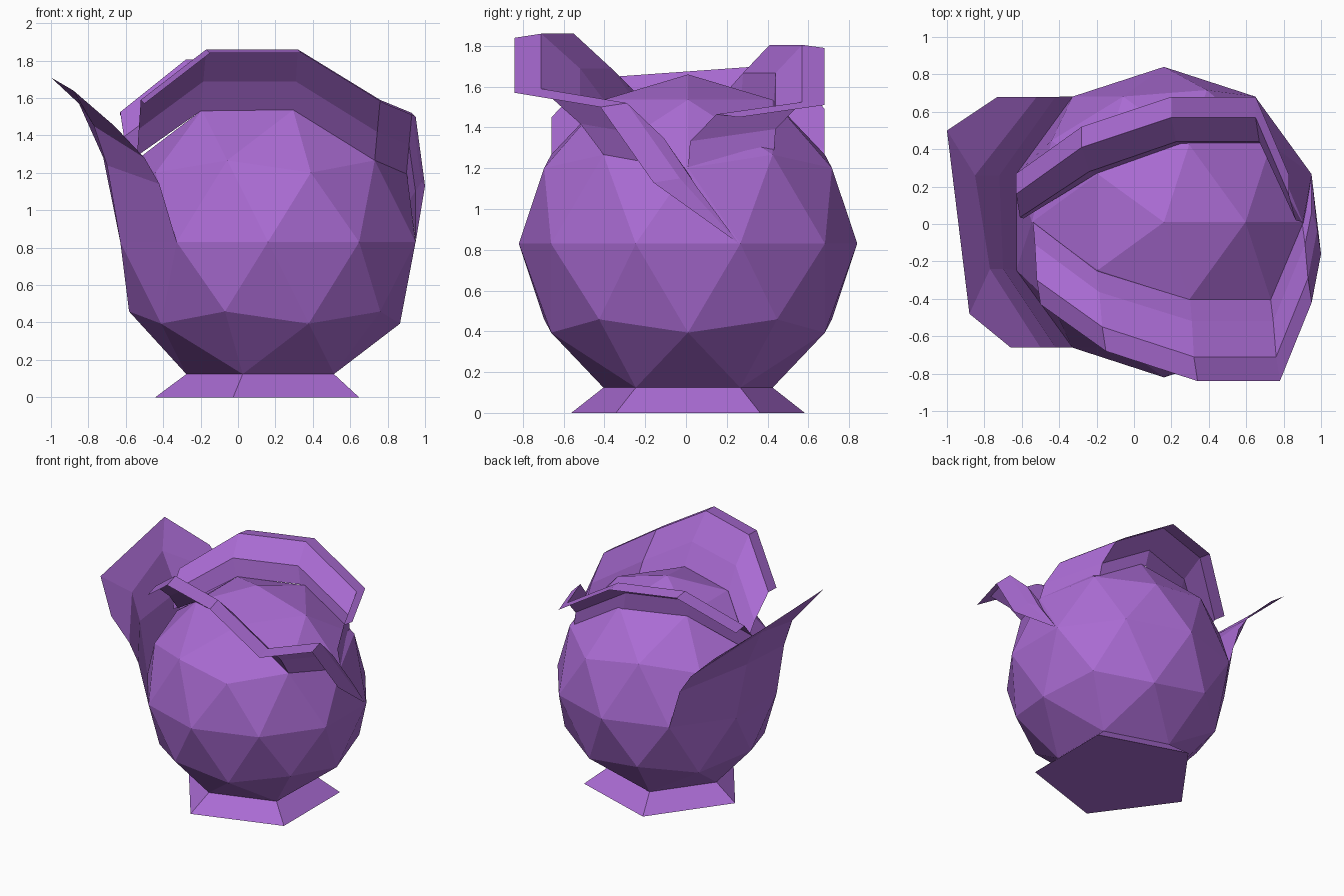
import bpy, bmesh
from math import radians, sin, cos
from mathutils import Vector

cube = bpy.data.objects.get("Cube")
if cube:
    bpy.data.objects.remove(cube)

CENTRE = Vector((0.16, 0.01, 0.83))
RADIUS = 0.83

purple = bpy.data.materials.new("purple")
purple.use_nodes = True
colour = (0.4, 0.147, 0.65, 1)
purple.diffuse_color = colour
purple.node_tree.nodes["Principled BSDF"].inputs["Base Color"].default_value = colour


def finish(bm, name):
    bmesh.ops.remove_doubles(bm, verts=bm.verts, dist=0.001)
    mesh = bpy.data.meshes.new(name)
    bm.to_mesh(mesh)
    bm.free()
    mesh.materials.append(purple)
    obj = bpy.data.objects.new(name, mesh)
    bpy.context.collection.objects.link(obj)
    return obj


def sheet(name, rows):
    """Skin a thin leaf across rows of points, listed from root to rim."""
    bm = bmesh.new()
    grid = [[bm.verts.new(p) for p in row] for row in rows]
    for low, high in zip(grid, grid[1:]):
        for i in range(len(low) - 1):
            bm.faces.new((low[i], low[i + 1], high[i + 1], high[i]))
    return finish(bm, name)


def curled_leaf(name, root, rim, lip, blend, bulge):
    """Leaf rising from its root to a fold, then turning out in a narrow lip."""
    root = [Vector(p) for p in root]
    rim = [Vector(p) for p in rim]
    fold, middle = [], []
    for r, e in zip(root, rim):
        tapered = (r - e).length < 0.001
        f = e if tapered else e + Vector(lip)
        fold.append(f)
        middle.append(r if tapered else r.lerp(f, blend) + Vector((0, bulge, 0)))
    return sheet(name, [root, middle, fold, rim])


# Faceted ball with its lowest point flattened and flared into a foot
bm = bmesh.new()
bmesh.ops.create_icosphere(bm, subdivisions=2, radius=RADIUS)
bmesh.ops.translate(bm, verts=bm.verts, vec=CENTRE)
pole = min(bm.verts, key=lambda v: v.co.z)
bmesh.ops.dissolve_verts(bm, verts=[pole])
foot = min(bm.faces, key=lambda f: f.calc_center_median().z)
new = bmesh.ops.extrude_face_region(bm, geom=[foot])["geom"]
bmesh.ops.delete(bm, geom=[foot], context="FACES_ONLY")
for v in (g for g in new if isinstance(g, bmesh.types.BMVert)):
    v.co = CENTRE + (v.co - CENTRE) * 1.38
    v.co.z = 0
finish(bm, "body")

# Wide side leaf growing from the ball's widest ring
ring = [CENTRE + RADIUS * Vector((cos(radians(a)), sin(radians(a)), 0))
        for a in (126, 162, 198, 234)]
sheet("side_leaf", [
    ring,
    [(-0.42, 0.68, 1.14), (-0.72, 0.26, 1.28), (-0.7, -0.24, 1.24), (-0.42, -0.66, 1.14)],
    [(-0.52, 0.68, 1.29), (-0.85, 0.26, 1.57), (-0.77, -0.24, 1.45), (-0.5, -0.66, 1.28)],
    [(-0.73, 0.68, 1.49), (-1, 0.5, 1.71), (-0.88, -0.48, 1.64), (-0.66, -0.66, 1.45)],
])

# Front leaf, tapering to a point down the side
tip = (0.95, 0.26, 0.83)
curled_leaf(
    "front_leaf",
    [(-0.54, 0.01, 1.29), (-0.2, -0.25, 1.53), (0.3, -0.4, 1.53),
     (0.73, -0.4, 1.26), (0.9, 0, 1.19), (0.92, 0.08, 1.06), tip],
    [(-0.5, -0.43, 1.57), (-0.15, -0.68, 1.84), (0.34, -0.84, 1.84),
     (0.78, -0.84, 1.57), (0.95, -0.42, 1.5), (1, -0.16, 1.13), tip],
    (-0.02, 0.13, 0.02), 0.48, 0.03)

# Back leaf
curled_leaf(
    "back_leaf",
    [(-0.59, 0.03, 1.26), (-0.2, 0.27, 1.53), (0.25, 0.43, 1.53),
     (0.69, 0.43, 1.26), (0.9, 0.01, 1.2)],
    [(-0.63, 0.27, 1.51), (-0.28, 0.52, 1.79), (0.2, 0.68, 1.79),
     (0.65, 0.68, 1.51), (0.83, 0.26, 1.45)],
    (0, -0.11, 0.015), 0.5, -0.06)
